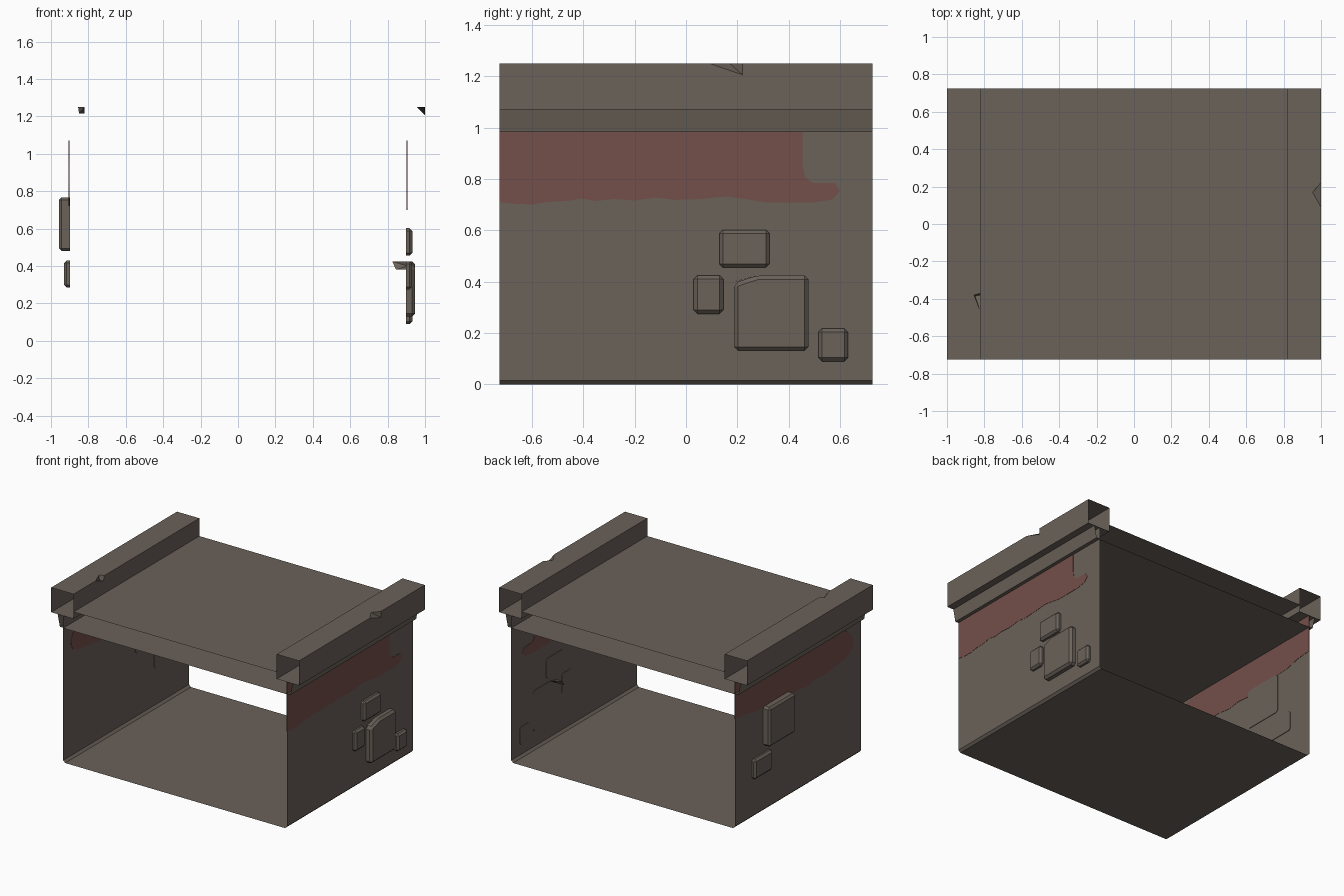
import bpy, bmesh
from mathutils import Vector

if "Cube" in bpy.data.objects:
    bpy.data.objects.remove(bpy.data.objects["Cube"])

L = 0.725   # half length along y
W = 0.903   # wall position


def material(name, rgb):
    m = bpy.data.materials.new(name)
    m.diffuse_color = (*rgb, 1)
    m.use_nodes = True
    m.node_tree.nodes["Principled BSDF"].inputs["Base Color"].default_value = m.diffuse_color
    return m


STONE = material("brown_stone", (0.146, 0.122, 0.101))
RED = material("faded_red_paint", (0.173, 0.078, 0.068))


def finish(name, bm, mat=STONE):
    me = bpy.data.meshes.new(name)
    bm.to_mesh(me)
    bm.free()
    me.materials.append(mat)
    ob = bpy.data.objects.new(name, me)
    bpy.context.collection.objects.link(ob)
    return ob


def sheet(name, profile):
    """Thin open sheet: an (x, z) profile swept along y."""
    bm = bmesh.new()
    a = [bm.verts.new((x, -L, z)) for x, z in profile]
    b = [bm.verts.new((x, L, z)) for x, z in profile]
    for i in range(len(profile) - 1):
        bm.faces.new((a[i], a[i + 1], b[i + 1], b[i]))
    return finish(name, bm)


def plate(name, outline, x0, x1, mat=STONE, bevel=0.0):
    """(y, z) outline extruded from x0 to x1, with the x1 rim bevelled."""
    bm = bmesh.new()
    f = bm.faces.new([bm.verts.new((x0, y, z)) for y, z in outline])
    r = bmesh.ops.extrude_face_region(bm, geom=[f], use_keep_orig=True)
    top = [g for g in r["geom"] if isinstance(g, bmesh.types.BMVert)]
    bmesh.ops.translate(bm, verts=top, vec=(x1 - x0, 0, 0))
    bmesh.ops.recalc_face_normals(bm, faces=bm.faces)
    if bevel:
        edges = [e for e in bm.edges if any(v in top for v in e.verts)]
        bmesh.ops.bevel(bm, geom=edges, offset=bevel, segments=1, affect='EDGES')
    return finish(name, bm, mat)


def brick(name, side, y0, y1, z0, z1, x1):
    plate(name, [(y0, z0), (y1, z0), (y1, z1), (y0, z1)],
          side * 0.899, side * x1, bevel=0.014)


def beam(name, side, chip, shift):
    """Open-ended square tube with one chipped edge."""
    bm = bmesh.new()
    bmesh.ops.create_cube(bm, size=1)
    bmesh.ops.scale(bm, verts=bm.verts, vec=(0.18, 2 * L, 0.18))
    bmesh.ops.translate(bm, verts=bm.verts, vec=(side * 0.91, 0, 1.16))
    ob = finish(name, bm)
    bm = bmesh.new()
    for p in chip:
        bm.verts.new(p)
        bm.verts.new(Vector(p) + Vector(shift))
    bmesh.ops.convex_hull(bm, input=bm.verts)
    bmesh.ops.recalc_face_normals(bm, faces=bm.faces)
    cutter = finish(name + "_chip_cutter", bm)
    mod = ob.modifiers.new("chip", 'BOOLEAN')
    mod.operation, mod.solver, mod.object = 'DIFFERENCE', 'EXACT', cutter
    dg = bpy.context.evaluated_depsgraph_get()
    me = bpy.data.meshes.new_from_object(ob.evaluated_get(dg))
    ob.modifiers.clear()
    bpy.data.objects.remove(cutter)
    # open the two ends
    bm = bmesh.new()
    bm.from_mesh(me)
    ends = [f for f in bm.faces if abs(f.calc_center_median().y) > L - 0.001]
    bmesh.ops.delete(bm, geom=ends, context='FACES')
    bm.to_mesh(me)
    bm.free()
    ob.data = me


# Main shell: floor with eased corners and both walls
sheet("floor_and_walls", [(-W, 1.07), (-W, 0.016), (-W + 0.016, 0),
                          (W - 0.016, 0), (W, 0.016), (W, 1.07)])
sheet("ceiling", [(-W, 0.98), (W, 0.98)])
sheet("roof_deck", [(-0.82, 1.12), (0.82, 1.12)])

# Sloped trim under each beam
for s, n in ((1, "right"), (-1, "left")):
    sheet(n + "_trim", [(s * 0.948, 1.07), (s * 0.93, 0.983), (s * W, 0.983)])

# Edge beams with a broken corner each
beam("right_beam", 1,
     [(1, .09, 1.25), (1, .22, 1.25), (1, .22, 1.205), (.955, .17, 1.25)],
     (.05, 0, .05))
beam("left_beam", -1,
     [(-.82, -.47, 1.25), (-.82, -.37, 1.25), (-.855, -.38, 1.25),
      (-.82, -.38, 1.215), (-.85, -.385, 1.215)],
     (.05, 0, .05))

# Raised bricks
brick("right_upper_brick", 1, 0.13, 0.325, 0.455, 0.602, 0.932)
brick("right_small_brick", 1, 0.03, 0.145, 0.275, 0.425, 0.93)
brick("right_low_brick", 1, 0.515, 0.63, 0.09, 0.218, 0.932)
plate("right_large_brick", [(.187, .13), (.477, .13), (.477, .425), (.28, .425),
                            (.187, .395)], 0.899, 0.947, bevel=0.016)
brick("left_large_brick", -1, 0.10, 0.40, 0.48, 0.767, 0.957)
brick("left_small_brick", -1, 0.32, 0.53, 0.285, 0.43, 0.93)

# Broken splinter of the large brick poking inside
bm = bmesh.new()
for p in ((.825, .24, .425), (.845, .20, .38), (.905, .19, .38),
          (.905, .19, .40), (.905, .28, .425)):
    bm.verts.new(p)
bmesh.ops.convex_hull(bm, input=bm.verts)
finish("brick_splinter", bm)

# Worn red paint, showing on both sides of each wall
plate("right_paint", [
    (-L, .71), (-.66, .703), (-.6, .70), (-.54, .71), (-.46, .714), (-.41, .724),
    (-.35, .714), (-.28, .722), (-.2, .716), (-.12, .727), (-.04, .718),
    (.06, .722), (.16, .732), (.23, .722), (.31, .708), (.5, .708), (.57, .72),
    (.6, .752), (.58, .783), (.49, .785), (.462, .81), (.453, .86), (.453, 1.07),
    (-L, 1.07)], W - 0.002, W + 0.002, RED)
plate("left_paint", [
    (L, .80), (.6, .79), (.5, .765), (.4, .76), (.3, .735), (.2, .74), (.1, .725),
    (0, .735), (-.1, .72), (-.2, .735), (-.32, .73), (-.45, .75), (-.56, .76),
    (-.62, .79), (-.64, .84), (-.62, .90), (-.56, .95), (-.48, .975), (-.4, 1.0),
    (-.4, 1.07), (L, 1.07)], -W - 0.002, -W + 0.002, RED)
